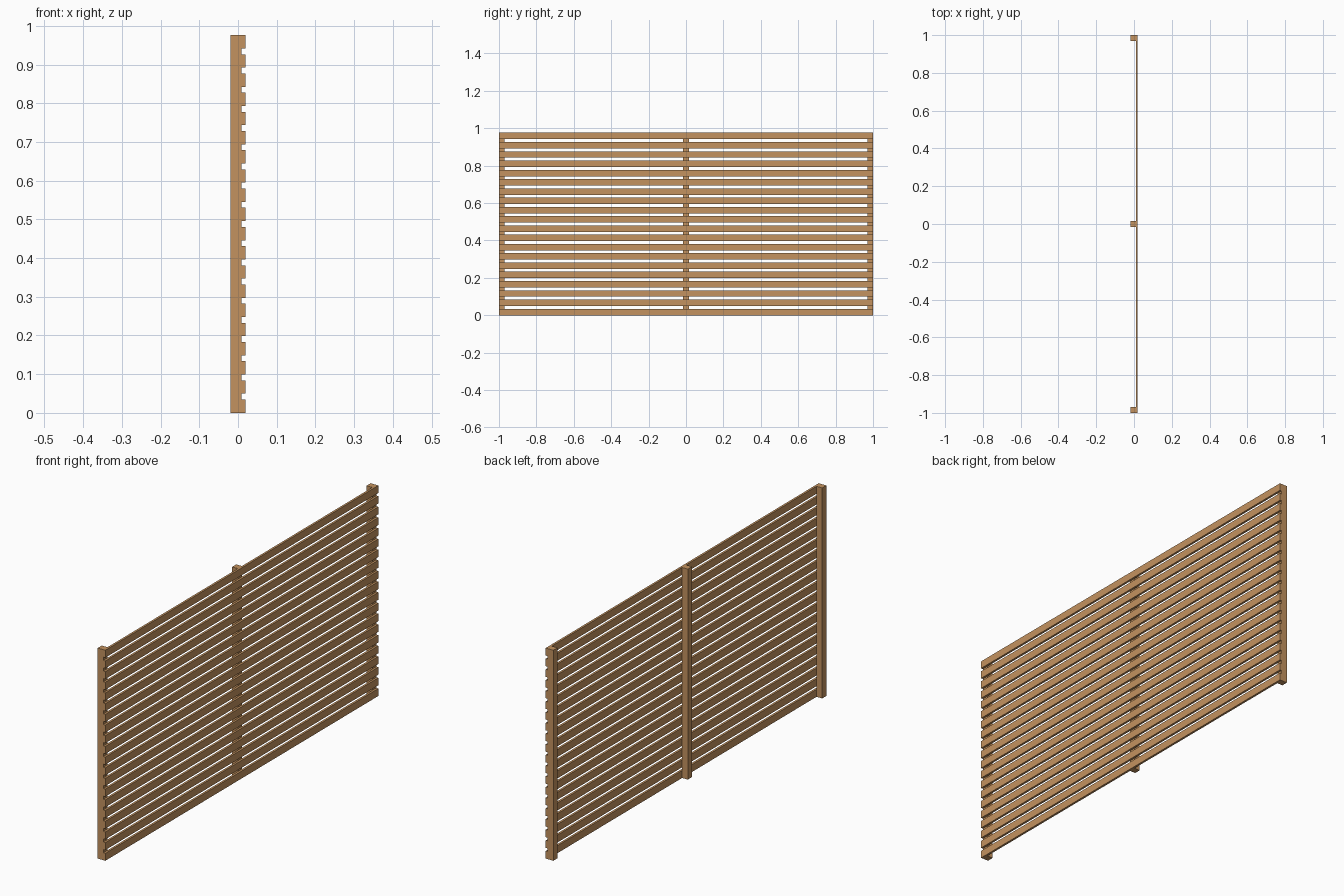
import bpy

if "Cube" in bpy.data.objects:
    bpy.data.objects.remove(bpy.data.objects["Cube"])

wood = bpy.data.materials.new("warm_wood")
wood.diffuse_color = (0.55, 0.29, 0.115, 1)
wood.use_nodes = True
wood.node_tree.nodes["Principled BSDF"].inputs["Base Color"].default_value = wood.diffuse_color

HEIGHT = 0.976
SLATS = 20
SLAT_H = 0.0345


def box(name, x0, x1, y0, y1, z0, z1):
    bpy.ops.mesh.primitive_cube_add(
        size=1, location=((x0 + x1) / 2, (y0 + y1) / 2, (z0 + z1) / 2))
    ob = bpy.context.object
    ob.name = name
    ob.scale = (x1 - x0, y1 - y0, z1 - z0)
    bpy.ops.object.transform_apply(location=False, rotation=False, scale=True)
    ob.data.materials.append(wood)
    return ob


# Three upright posts behind the slats
for name, y in (("front_post", -0.985), ("middle_post", 0), ("back_post", 0.985)):
    box(name, -0.0195, 0.0095, y - 0.015, y + 0.015, 0, HEIGHT)

# Evenly spaced horizontal slats
pitch = (HEIGHT - SLAT_H) / (SLATS - 1)
for i in range(SLATS):
    box(f"slat_{i + 1}", 0.0095, 0.0195, -1, 1, i * pitch, i * pitch + SLAT_H)
